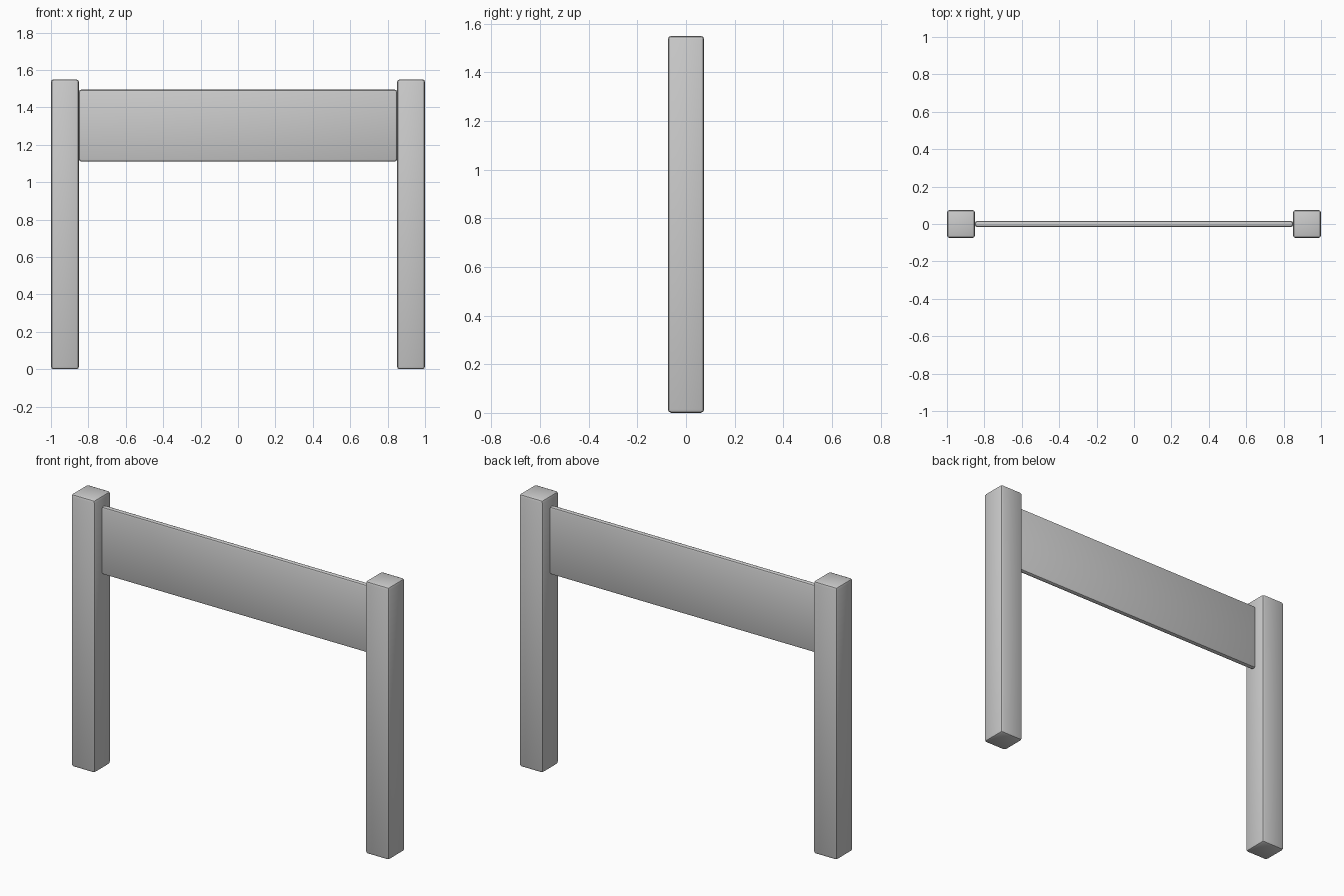
import bpy

if "Cube" in bpy.data.objects:
    bpy.data.objects.remove(bpy.data.objects["Cube"])


def bevelled_box(name, lo, hi, bevel):
    """Axis-aligned box between two corners with softly rounded edges."""
    centre = [(a + b) / 2 for a, b in zip(lo, hi)]
    bpy.ops.mesh.primitive_cube_add(size=1, location=centre)
    ob = bpy.context.object
    ob.name = name
    ob.scale = [b - a for a, b in zip(lo, hi)]
    bpy.ops.object.transform_apply(location=False, rotation=False, scale=True)
    mod = ob.modifiers.new("Rounded edges", 'BEVEL')
    mod.width = bevel
    mod.segments = 2
    bpy.ops.object.modifier_apply(modifier=mod.name)
    bpy.ops.object.shade_smooth_by_angle()
    return ob


# Square posts at both ends
for side, x in (("left", -0.925), ("right", 0.925)):
    bevelled_box(side + "_post", (x - 0.075, -0.075, 0),
                 (x + 0.075, 0.075, 1.55), 0.015)

# Thin board held between the posts
bevelled_box("board", (-0.85, -0.016, 1.11), (0.85, 0.016, 1.495), 0.012)
